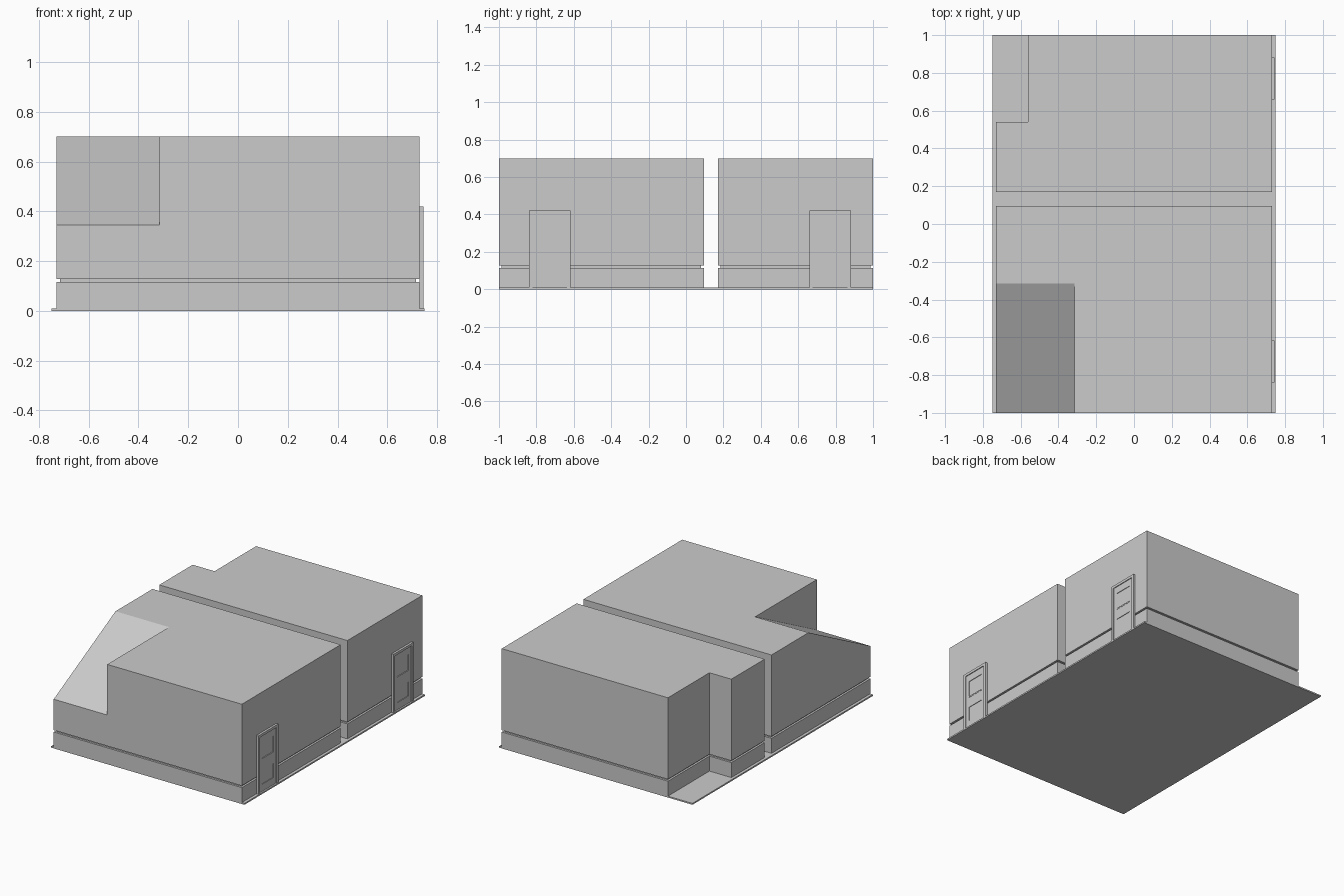
import bpy, bmesh
from mathutils import Vector

if "Cube" in bpy.data.objects:
    bpy.data.objects.remove(bpy.data.objects["Cube"])

BASE, TOP = 0.01, 0.70


def finish(bm, name):
    bmesh.ops.recalc_face_normals(bm, faces=bm.faces)
    me = bpy.data.meshes.new(name)
    bm.to_mesh(me)
    bm.free()
    ob = bpy.data.objects.new(name, me)
    bpy.context.collection.objects.link(ob)
    return ob


def add_box(bm, x, y, z):
    verts = bmesh.ops.create_cube(bm, size=1)["verts"]
    for v in verts:
        v.co = [(a + b) / 2 + c * (b - a) for (a, b), c in zip((x, y, z), v.co)]


def boxes(name, items):
    bm = bmesh.new()
    for it in items:
        add_box(bm, *it)
    return finish(bm, name)


def inset(points, d):
    # Offset a counter-clockwise, right-angled footprint inwards
    out = []
    for i, p in enumerate(points):
        p = Vector(p)
        a = (p - Vector(points[i - 1])).normalized()
        b = (Vector(points[(i + 1) % len(points)]) - p).normalized()
        out.append(p + d * Vector((-a.y - b.y, a.x + b.x)))
    return out


def block(name, footprint):
    # Walls swept upwards with a recessed groove above the plinth
    inner = inset(footprint, 0.014)
    rings = [(footprint, BASE), (footprint, 0.115), (inner, 0.115),
             (inner, 0.128), (footprint, 0.128), (footprint, TOP)]
    bm = bmesh.new()
    loops = [[bm.verts.new((p[0], p[1], z)) for p in pts] for pts, z in rings]
    n = len(footprint)
    for lo, hi in zip(loops, loops[1:]):
        for i in range(n):
            j = (i + 1) % n
            bm.faces.new((lo[i], lo[j], hi[j], hi[i]))
    bm.faces.new(loops[0][::-1])
    bm.faces.new(loops[-1])
    return finish(bm, name)


# Ground slab
boxes("base_slab", [((-0.75, 0.75), (-1, 1), (0, BASE))])

# Two building halves separated by an alley
front = block("front_building", [(-0.73, -1), (0.73, -1), (0.73, 0.095), (-0.73, 0.095)])
block("back_building", [(-0.73, 0.17), (0.73, 0.17), (0.73, 1),
                        (-0.56, 1), (-0.56, 0.54), (-0.73, 0.54)])

# Sloped corner cut out of the front building
slope = (TOP - 0.345) / (1 - 0.315)
profile = [(-1.1, 0.345 - 0.1 * slope), (-0.215, TOP + 0.1 * slope), (-1.1, TOP + 0.1 * slope)]
bm = bmesh.new()
face = bm.faces.new([bm.verts.new((-0.85, y, z)) for y, z in profile])
ext = bmesh.ops.extrude_face_region(bm, geom=[face])["geom"]
bmesh.ops.translate(bm, vec=(0.85 - 0.315, 0, 0),
                    verts=[g for g in ext if isinstance(g, bmesh.types.BMVert)])
cutter = finish(bm, "slope_cutter")
cutter.hide_render = True
mod = front.modifiers.new("slope_cut", "BOOLEAN")
mod.operation, mod.solver, mod.object = "DIFFERENCE", "EXACT", cutter
bpy.context.view_layer.objects.active = front
bpy.ops.object.modifier_apply(modifier=mod.name)
bpy.data.objects.remove(cutter)

# Panelled doors on the right side
for tag, y in (("front", -0.728), ("back", 0.77)):
    h, w, p = 0.111, 0.093, 0.064
    fx, lx, px = (0.73, 0.745), (0.73, 0.739), (0.73, 0.735)
    boxes(tag + "_door_frame", [
        (fx, (y - h, y - w), (BASE, 0.42)),
        (fx, (y + w, y + h), (BASE, 0.42)),
        (fx, (y - w, y + w), (0.402, 0.42))])
    boxes(tag + "_door_leaf", [
        (lx, (y - w, y - p), (BASE, 0.402)),
        (lx, (y + p, y + w), (BASE, 0.402)),
        (lx, (y - p, y + p), (BASE, 0.06)),
        (lx, (y - p, y + p), (0.16, 0.232)),
        (lx, (y - p, y + p), (0.353, 0.402))])
    boxes(tag + "_door_panels", [
        (px, (y - p, y + p), (0.06, 0.16)),
        (px, (y - p, y + p), (0.232, 0.353))])
    boxes(tag + "_door_rail", [((0.735, 0.741), (y - p, y + p), (0.232, 0.241))])
